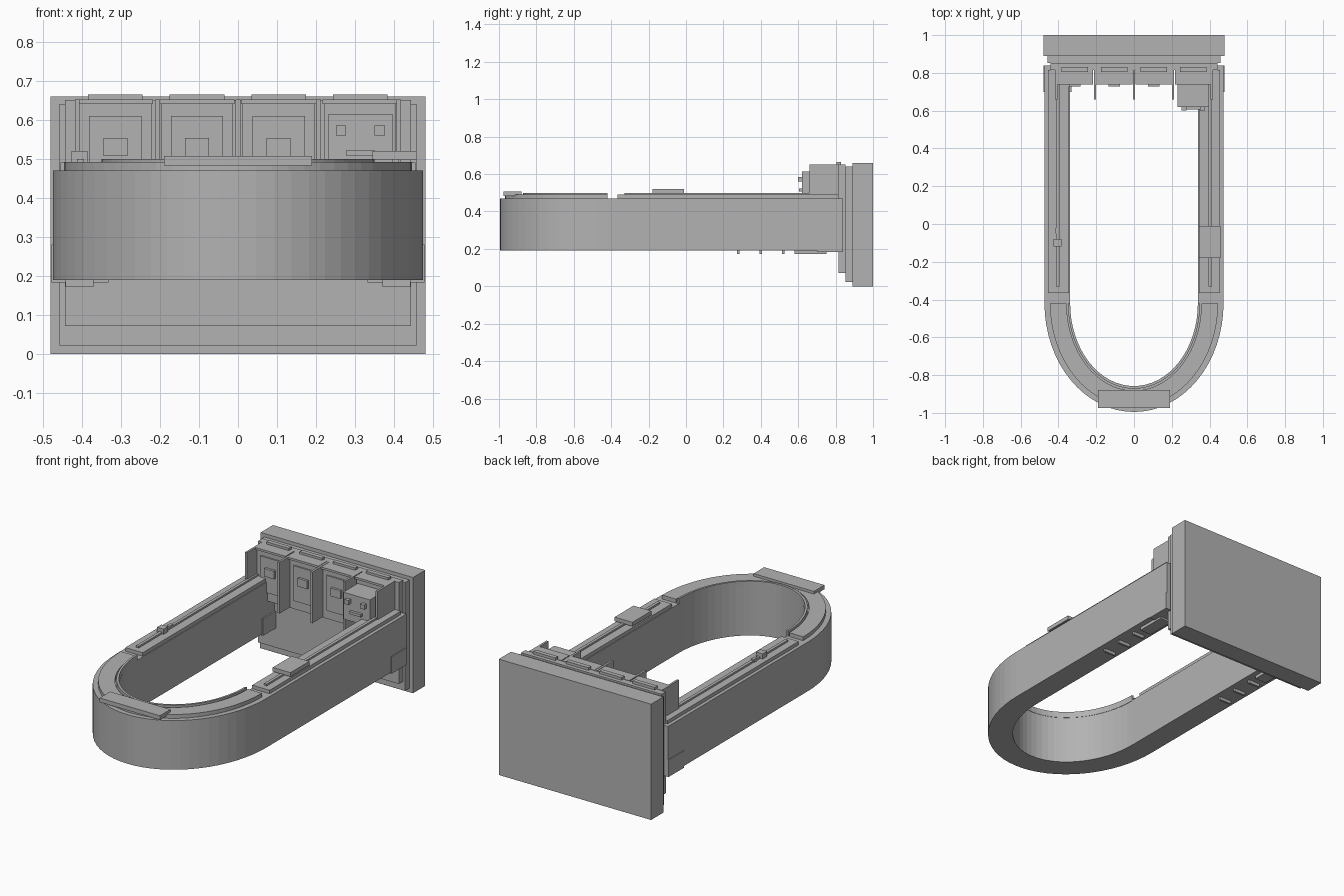
import bpy, bmesh, math

if "Cube" in bpy.data.objects:
    bpy.data.objects.remove(bpy.data.objects["Cube"])

grey = bpy.data.materials.new("plain_grey")
grey.diffuse_color = (0.45, 0.45, 0.45, 1)
grey.use_nodes = True
grey.node_tree.nodes["Principled BSDF"].inputs["Base Color"].default_value = grey.diffuse_color


def finish(name, bm):
    bmesh.ops.recalc_face_normals(bm, faces=bm.faces)
    me = bpy.data.meshes.new(name)
    bm.to_mesh(me)
    bm.free()
    me.materials.append(grey)
    ob = bpy.data.objects.new(name, me)
    bpy.context.collection.objects.link(ob)
    return ob


def box(name, x0, x1, y0, y1, z0, z1):
    bm = bmesh.new()
    bmesh.ops.create_cube(bm, size=1)
    for v in bm.verts:
        v.co = ((x0 + x1) / 2 + v.co.x * (x1 - x0),
                (y0 + y1) / 2 + v.co.y * (y1 - y0),
                (z0 + z1) / 2 + v.co.z * (z1 - z0))
    return finish(name, bm)


def pair(name, x0, x1, *yz):
    box(name + "_right", x0, x1, *yz)
    box(name + "_left", -x1, -x0, *yz)


CY = -0.42  # centre of the rounded end


def u_band(name, outer, inner, z0, z1, y_end=None, n=32):
    """Half-ellipse band, with straight arms when y_end is given."""
    def path(r):
        p = [(r[0] * math.cos(a), CY - r[1] * math.sin(a))
             for a in (math.pi * i / n for i in range(n + 1))]
        if y_end is not None:
            p = [(r[0], y_end)] + p + [(-r[0], y_end)]
        return p
    bm = bmesh.new()
    o, i = path(outer), path(inner)
    rings = [[bm.verts.new((*a, z0)), bm.verts.new((*a, z1)),
              bm.verts.new((*b, z1)), bm.verts.new((*b, z0))]
             for a, b in zip(o, i)]
    for r, s in zip(rings, rings[1:]):
        for k in range(4):
            m = (k + 1) % 4
            bm.faces.new((r[k], r[m], s[m], s[k]))
    bm.faces.new(rings[0])
    bm.faces.new(rings[-1])
    return finish(name, bm)


# Stepped back wall
box("back_plate", -0.48, 0.48, 0.89, 1.0, 0, 0.66)
box("middle_plate", -0.457, 0.457, 0.852, 0.89, 0.022, 0.64)
box("front_plate", -0.443, 0.443, 0.815, 0.852, 0.072, 0.65)

# Main loop and its top trim
u_band("main_loop", (0.474, 0.575), (0.34, 0.44), 0.19, 0.47, 0.84)
u_band("curved_trim", (0.445, 0.548), (0.357, 0.462), 0.47, 0.492)
u_band("inner_lip", (0.35, 0.452), (0.338, 0.438), 0.465, 0.50)
box("front_pad", -0.19, 0.19, -0.975, -0.88, 0.483, 0.507)

# Straight rails on the arms
pair("arm_trim", 0.345, 0.455, -0.365, 0.815, 0.47, 0.49)
pair("arm_strip", 0.395, 0.412, -0.33, 0.815, 0.49, 0.50)
box("arm_pad", 0.345, 0.457, -0.18, -0.01, 0.497, 0.52)
box("latch", -0.427, -0.385, -0.12, -0.08, 0.49, 0.52)
box("latch_pin", -0.415, -0.395, -0.05, -0.02, 0.49, 0.507)

# Brackets and details below the arms
pair("bracket", 0.332, 0.478, 0.70, 0.84, 0.183, 0.28)
pair("under_tray", 0.37, 0.442, 0.58, 0.75, 0.172, 0.19)
for y in (0.28, 0.40, 0.52):
    pair("under_bar", 0.37, 0.442, y - 0.006, y + 0.006, 0.172, 0.19)

# Cells on the wall
for k in range(5):
    x = -0.412 + 0.206 * k
    box("divider", x - 0.006, x + 0.006, 0.66, 0.815, 0.36, 0.652)
for k in range(4):
    x = -0.314 + 0.209 * k
    box("cell_panel", x - 0.092, x + 0.092, 0.75, 0.815, 0.36, 0.64)
    box("cell_shelf", x - 0.096, x + 0.096, 0.738, 0.815, 0.64, 0.652)
    box("cell_cap", x - 0.07, x + 0.07, 0.805, 0.83, 0.645, 0.665)
    if k < 3:
        box("cell_plate", x - 0.067, x + 0.067, 0.742, 0.75, 0.41, 0.61)
        box("cell_button", x - 0.031, x + 0.031, 0.728, 0.742, 0.507, 0.553)

# Control unit in the last cell
box("control_unit", 0.23, 0.397, 0.62, 0.75, 0.46, 0.613)
for x in (0.264, 0.363):
    box("control_knob", x - 0.013, x + 0.013, 0.60, 0.62, 0.56, 0.585)
box("control_slot", 0.278, 0.35, 0.605, 0.62, 0.507, 0.522)
